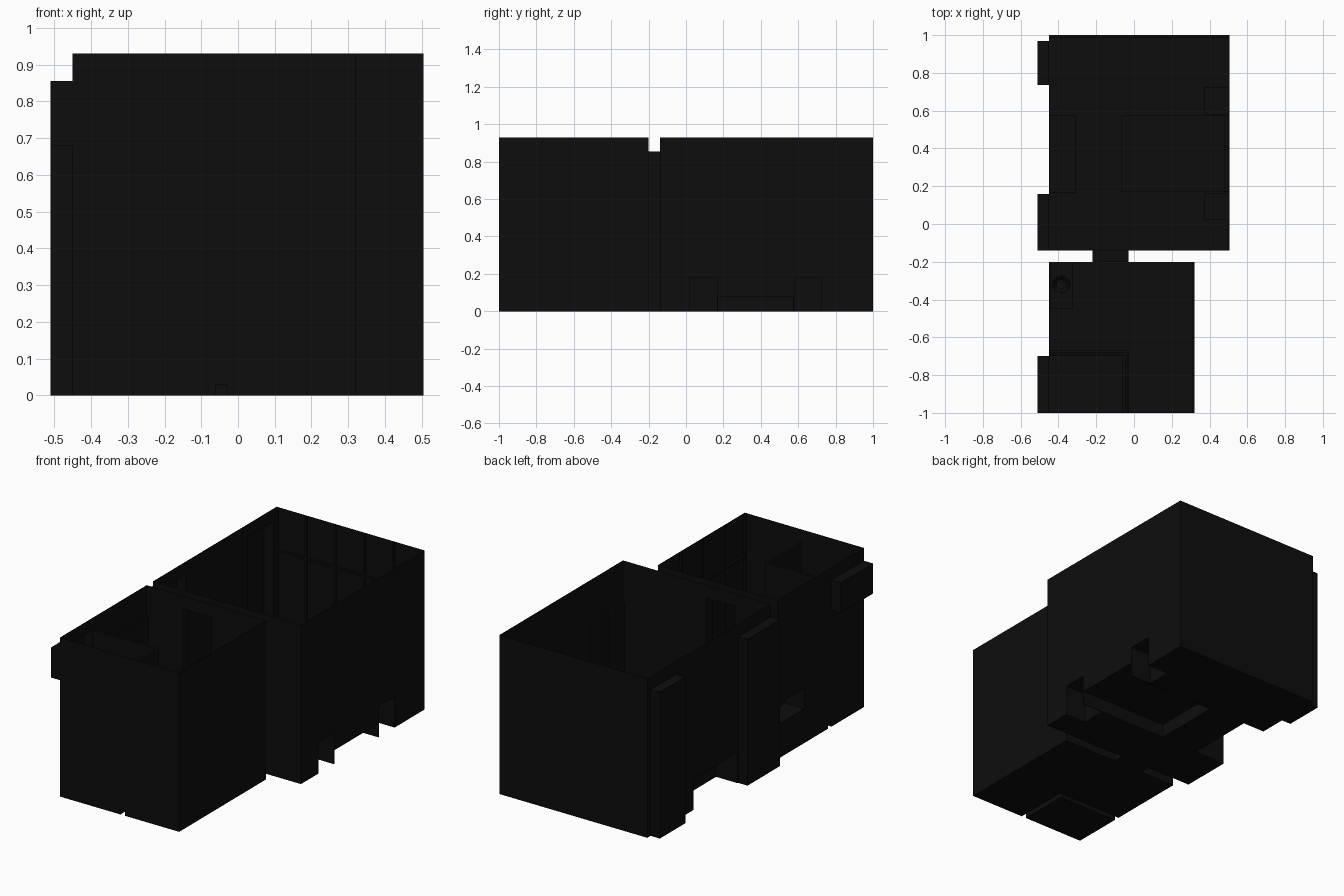
import bpy, bmesh, math
from mathutils import Vector

if "Cube" in bpy.data.objects:
    bpy.data.objects.remove(bpy.data.objects["Cube"])

mat = bpy.data.materials.new("near_black")
mat.diffuse_color = (0.004, 0.004, 0.004, 1)
mat.use_nodes = True
mat.node_tree.nodes["Principled BSDF"].inputs["Base Color"].default_value = mat.diffuse_color
H, DOOR = 0.93, 0.855


def finish(name, bm):
    bmesh.ops.remove_doubles(bm, verts=bm.verts, dist=1e-5)
    me = bpy.data.meshes.new(name)
    bm.to_mesh(me)
    bm.free()
    me.materials.append(mat)
    ob = bpy.data.objects.new(name, me)
    bpy.context.collection.objects.link(ob)
    return ob


def sheet(name, axis, pos, u, v, holes=(), normal=1):
    """Flat wall or floor at axis=pos with rectangular openings (u0,u1,v0,v1)."""
    us = sorted({*u, *(c for h in holes for c in h[:2])})
    vs = sorted({*v, *(c for h in holes for c in h[2:])})
    bm = bmesh.new()
    want = Vector([normal if i == axis else 0 for i in range(3)])
    for a, b in zip(us, us[1:]):
        for c, d in zip(vs, vs[1:]):
            mu, mv = (a + b) / 2, (c + d) / 2
            if any(h[0] < mu < h[1] and h[2] < mv < h[3] for h in holes):
                continue
            pts = []
            for p in ((a, c), (b, c), (b, d), (a, d)):
                p = list(p)
                p.insert(axis, pos)
                pts.append(bm.verts.new(p))
            f = bm.faces.new(pts)
            f.normal_update()
            if f.normal.dot(want) < 0:
                f.normal_flip()
    return finish(name, bm)


def box(name, x, y, z, skip="", inward=False):
    """Box between limits; skip removes sides such as '+x -z'."""
    bm = bmesh.new()
    bmesh.ops.create_cube(bm, size=1)
    drop = [f for f in bm.faces for s in skip.split()
            if f.normal["xyz".index(s[1])] * (1 if s[0] == "+" else -1) > 0.5]
    bmesh.ops.delete(bm, geom=drop, context="FACES")
    for vert in bm.verts:
        for i, r in enumerate((x, y, z)):
            vert.co[i] = r[1] if vert.co[i] > 0 else r[0]
    if inward:
        bmesh.ops.reverse_faces(bm, faces=bm.faces)
    return finish(name, bm)


# furniture footprints (x0, x1, y0, y1)
bed = (-0.065, 0.505, 0.17, 0.575)
stands = [(0.37, 0.505, 0.02, 0.165), (0.37, 0.505, 0.58, 0.725)]
cabinet = (-0.45, -0.31, 0.165, 0.575)
kerbs = [(-0.06, -0.03, -1, -0.67), (-0.45, -0.06, -0.70, -0.67)]
door_gap = (-0.22, -0.03, 0, DOOR)

# bedroom shell
sheet("bedroom_floor", 2, 0, (-0.45, 0.505), (-0.14, 1), [bed, cabinet, *stands])
sheet("bedroom_back_wall", 1, 1, (-0.45, 0.505), (0, H), normal=-1)
sheet("bedroom_front_wall", 1, -0.14, (-0.45, 0.505), (0, H), [door_gap])
sheet("bedroom_right_wall", 0, 0.505, (-0.14, 1), (0, H),
      [bed[2:] + (0, 0.08)] + [s[2:] + (0, 0.18) for s in stands], -1)
sheet("bedroom_left_wall", 0, -0.45, (-0.14, 1), (0, H),
      [(-0.14, 0.16, 0, DOOR), (0.735, 0.97, 0, DOOR), cabinet[2:] + (0, 0.18)])

# bathroom shell
sheet("bathroom_floor", 2, 0, (-0.45, 0.32), (-1, -0.2), kerbs)
sheet("bathroom_front_wall", 1, -1, (-0.45, 0.32), (0, H), [(-0.06, -0.03, 0, 0.03)])
sheet("bathroom_back_wall", 1, -0.2, (-0.45, 0.32), (0, H),
      [door_gap, (-0.45, -0.325, 0.2, 0.32)], -1)
sheet("bathroom_right_wall", 0, 0.32, (-1, -0.2), (0, H), normal=-1)
sheet("bathroom_left_wall", 0, -0.45, (-1, -0.2), (0, H),
      [(-1, -0.7, 0.68, DOOR), (-0.70, -0.67, 0, 0.03), (-0.45, -0.2, 0.2, 0.32)])

# recesses in the left walls and the passage between rooms
for name, y, z in (("entry_recess", (0.735, 0.97), (0, DOOR)),
                   ("closet_recess", (-0.14, 0.16), (0, DOOR)),
                   ("shower_window_recess", (-1, -0.7), (0.68, DOOR))):
    box(name, (-0.51, -0.45), y, z, "+x", True)
box("passage", (-0.22, -0.03), (-0.2, -0.14), (0, DOOR), "+y -y", True)

# window wall bars
T = 0.012
for i in range(6):
    c = -0.45 + T / 2 + i * (0.955 - T) / 5
    box("bedroom_mullion", (c - T / 2, c + T / 2), (1 - T, 1.0), (0, H))
for i in range(5):
    c = -1 + T / 2 + i * (0.8 - T) / 4
    box("bathroom_mullion", (0.32 - T, 0.32), (c - T / 2, c + T / 2), (0, H))
for z in (0, 0.675):
    box("bedroom_transom", (-0.45, 0.505), (1 - T, 1.0), (z, z + T))
    box("bathroom_transom", (0.32 - T, 0.32), (-1, -0.2), (z, z + T))

# bed
box("bed_base", bed[:2], bed[2:], (0, 0.08), "+x -z +z")
box("mattress", bed[:2], bed[2:], (0.08, 0.2))
box("headboard", (0.48, 0.505), bed[2:], (0.2, 0.32))

# nightstands and low cabinet, open at wall and floor
for s in stands:
    box("nightstand", s[:2], s[2:], (0, 0.18), "+x -z")
box("low_cabinet", cabinet[:2], cabinet[2:], (0, 0.18), "-x -z")

# wall panels on the right bedroom wall
box("picture_panel", (0.493, 0.505), (0.175, 0.57), (0.39, 0.68))
box("wall_panel", (0.493, 0.505), (-0.14, 0.015), (0, 0.69))

# shower kerb and glass
box("shower_kerb_side", kerbs[0][:2], kerbs[0][2:], (0, 0.03), "-y -z")
box("shower_kerb_back", kerbs[1][:2], kerbs[1][2:], (0, 0.03), "-x +x -z")
box("shower_glass_side", (-0.047, -0.033), (-1, -0.68), (0.03, DOOR))
box("shower_glass_back", (-0.45, -0.047), (-0.694, -0.68), (0.03, DOOR))

# wall-hung vanity, basin and mirror
box("vanity", (-0.45, -0.325), (-0.45, -0.2), (0.2, 0.32), "-x +y")
box("mirror", (-0.45, -0.44), (-0.45, -0.2), (0.42, 0.75))
bm = bmesh.new()
prof = [(0.03, 0), (0.048, 0.025), (0.042, 0.025), (0.025, 0.006), (0, 0.005)]
vs = [bm.verts.new((-0.385 + r, -0.32, 0.32 + z)) for r, z in prof]
es = [bm.edges.new(p) for p in zip(vs, vs[1:])]
bmesh.ops.spin(bm, geom=vs + es, cent=(-0.385, -0.32, 0), axis=(0, 0, 1),
               angle=math.tau, steps=20, use_merge=True)
bmesh.ops.recalc_face_normals(bm, faces=bm.faces)
finish("basin", bm)
